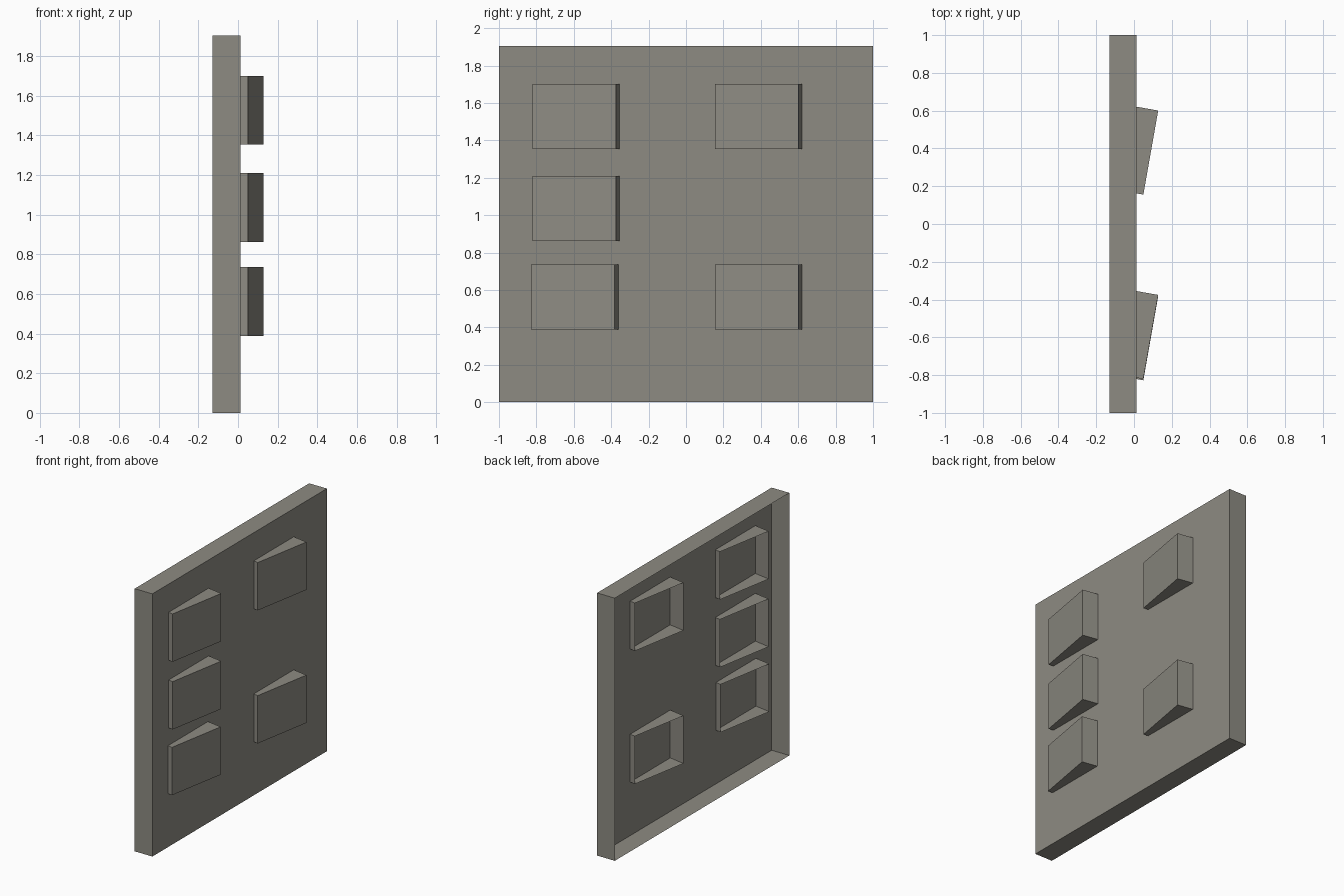
import bpy
import bmesh
from math import radians
from mathutils import Matrix, Vector

cube = bpy.data.objects.get("Cube")
if cube:
    bpy.data.objects.remove(cube, do_unlink=True)

# Single warm grey colour
grey = bpy.data.materials.new("warm_grey")
grey.use_nodes = True
colour = (0.27, 0.26, 0.225, 1.0)
grey.diffuse_color = colour
grey.node_tree.nodes["Principled BSDF"].inputs["Base Color"].default_value = colour


def open_box(name, size, centre, turn=0.0):
    """Thin-walled box with its -x side left open, turned about z."""
    bm = bmesh.new()
    bmesh.ops.create_cube(bm, size=1.0)
    bm.normal_update()
    back = [f for f in bm.faces if f.normal.x < -0.9]
    bmesh.ops.delete(bm, geom=back, context='FACES_ONLY')
    bmesh.ops.scale(bm, vec=Vector(size), verts=bm.verts)
    mesh = bpy.data.meshes.new(name)
    bm.to_mesh(mesh)
    bm.free()
    mesh.materials.append(grey)
    obj = bpy.data.objects.new(name, mesh)
    obj.matrix_world = Matrix.Translation(centre) @ Matrix.Rotation(turn, 4, 'Z')
    bpy.context.collection.objects.link(obj)
    return obj


# Wall panel: shallow tray, open at the back
open_box("wall_panel", (0.142, 2.0, 1.905), (-0.058, 0, 0.9525))

# Tilted boxes pushed through the panel: (y, z) of each centre
boxes = {
    "upper_near_box": (-0.584, 1.527),
    "middle_near_box": (-0.584, 1.036),
    "lower_near_box": (-0.591, 0.562),
    "upper_far_box": (0.392, 1.527),
    "lower_far_box": (0.392, 0.562),
}
for name, (y, z) in boxes.items():
    open_box(name, (0.16, 0.452, 0.347), (0.01, y, z), radians(-10))
